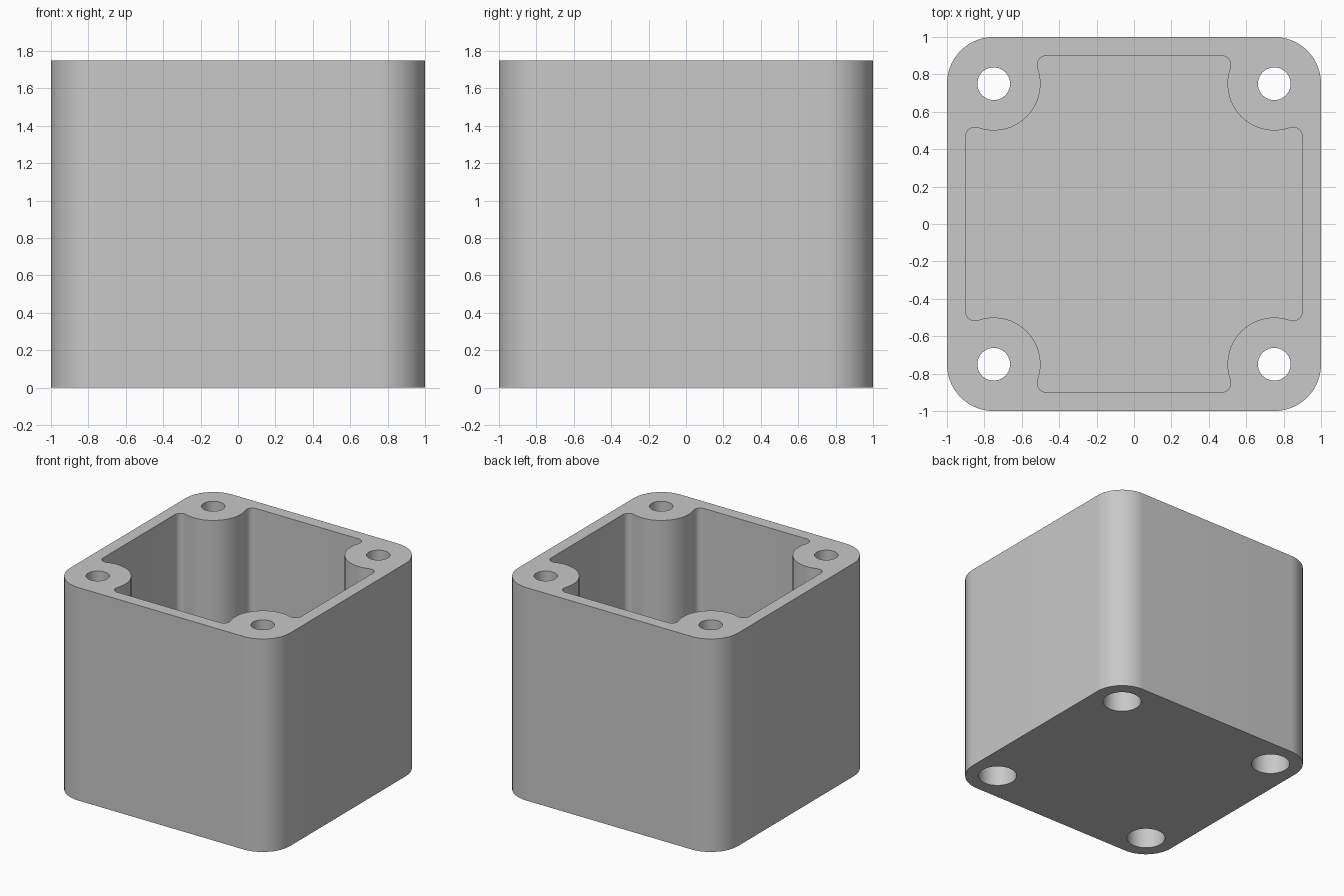
import bpy
import bmesh
from math import cos, sin, pi, sqrt, acos, asin

cube = bpy.data.objects.get("Cube")
if cube:
    bpy.data.objects.remove(cube, do_unlink=True)

HEIGHT = 1.75
WALL, FLOOR = 0.1, 0.1
BOSS = 0.75          # boss centre offset from the axes
BOSS_R = 0.25        # boss radius, also the outer corner radius
FILLET = 0.05        # fillet between boss and wall
BORE_R, HEAD_R, HEAD_DEPTH = 0.0875, 0.1475, 0.9

grey = bpy.data.materials.new("plain grey")
grey.use_nodes = True
grey.diffuse_color = (0.58, 0.58, 0.58, 1)
grey.node_tree.nodes["Principled BSDF"].inputs["Base Color"].default_value = grey.diffuse_color


def arc(cx, cy, r, a0, a1, n):
    return [(cx + r * cos(a0 + (a1 - a0) * i / n),
             cy + r * sin(a0 + (a1 - a0) * i / n)) for i in range(n + 1)]


def four_corners(points):
    """Repeat one corner's points a quarter turn at a time."""
    loop = []
    for _ in range(4):
        loop += points
        points = [(-y, x) for x, y in points]
    return loop


def prism(name, loop, z0, z1):
    bm = bmesh.new()
    base = bm.faces.new([bm.verts.new((x, y, z0)) for x, y in loop])
    top = bmesh.ops.extrude_face_region(bm, geom=[base])["geom"]
    verts = [v for v in top if isinstance(v, bmesh.types.BMVert)]
    bmesh.ops.translate(bm, verts=verts, vec=(0, 0, z1 - z0))
    bmesh.ops.recalc_face_normals(bm, faces=bm.faces)
    mesh = bpy.data.meshes.new(name)
    bm.to_mesh(mesh)
    bm.free()
    mesh.materials.append(grey)
    obj = bpy.data.objects.new(name, mesh)
    bpy.context.collection.objects.link(obj)
    return obj


def cut(target, cutter):
    cutter.hide_render = True
    mod = target.modifiers.new("cut", "BOOLEAN")
    mod.operation, mod.solver, mod.object = "DIFFERENCE", "EXACT", cutter
    bpy.context.view_layer.objects.active = target
    bpy.ops.object.modifier_apply(modifier=mod.name)
    bpy.data.objects.remove(cutter, do_unlink=True)


# Outer block with rounded vertical corners
body = prism("box_body", four_corners(arc(BOSS, BOSS, BOSS_R, 0, pi / 2, 20)), 0, HEIGHT)

# Cavity outline at one corner: fillet, boss arc, fillet
inner = 1 - WALL - FILLET
reach = BOSS_R + FILLET
dy = inner - BOSS
dx = sqrt(reach ** 2 - dy ** 2)
tilt = asin(dy / reach)
corner = arc(inner, BOSS - dx, FILLET, 0, pi / 2 + acos(dx / reach), 10)
corner += arc(BOSS, BOSS, BOSS_R, 1.5 * pi + tilt, pi - tilt, 28)[1:-1]
corner += arc(BOSS - dx, inner, FILLET, -tilt, pi / 2, 10)
cut(body, prism("cavity_cutter", four_corners(corner), FLOOR, HEIGHT + 0.1))

# Screw bores with wider head recesses from below
for sx in (-1, 1):
    for sy in (-1, 1):
        x, y = sx * BOSS, sy * BOSS
        for r, z0, z1 in ((HEAD_R, -0.1, HEAD_DEPTH), (BORE_R, HEAD_DEPTH - 0.05, HEIGHT + 0.1)):
            cut(body, prism("bore_cutter", arc(x, y, r, 0, 2 * pi, 40)[:-1], z0, z1))

# Smooth walls, sharp rims
bpy.ops.object.select_all(action="DESELECT")
body.select_set(True)
bpy.context.view_layer.objects.active = body
bpy.ops.object.shade_smooth_by_angle(angle=pi / 6)
